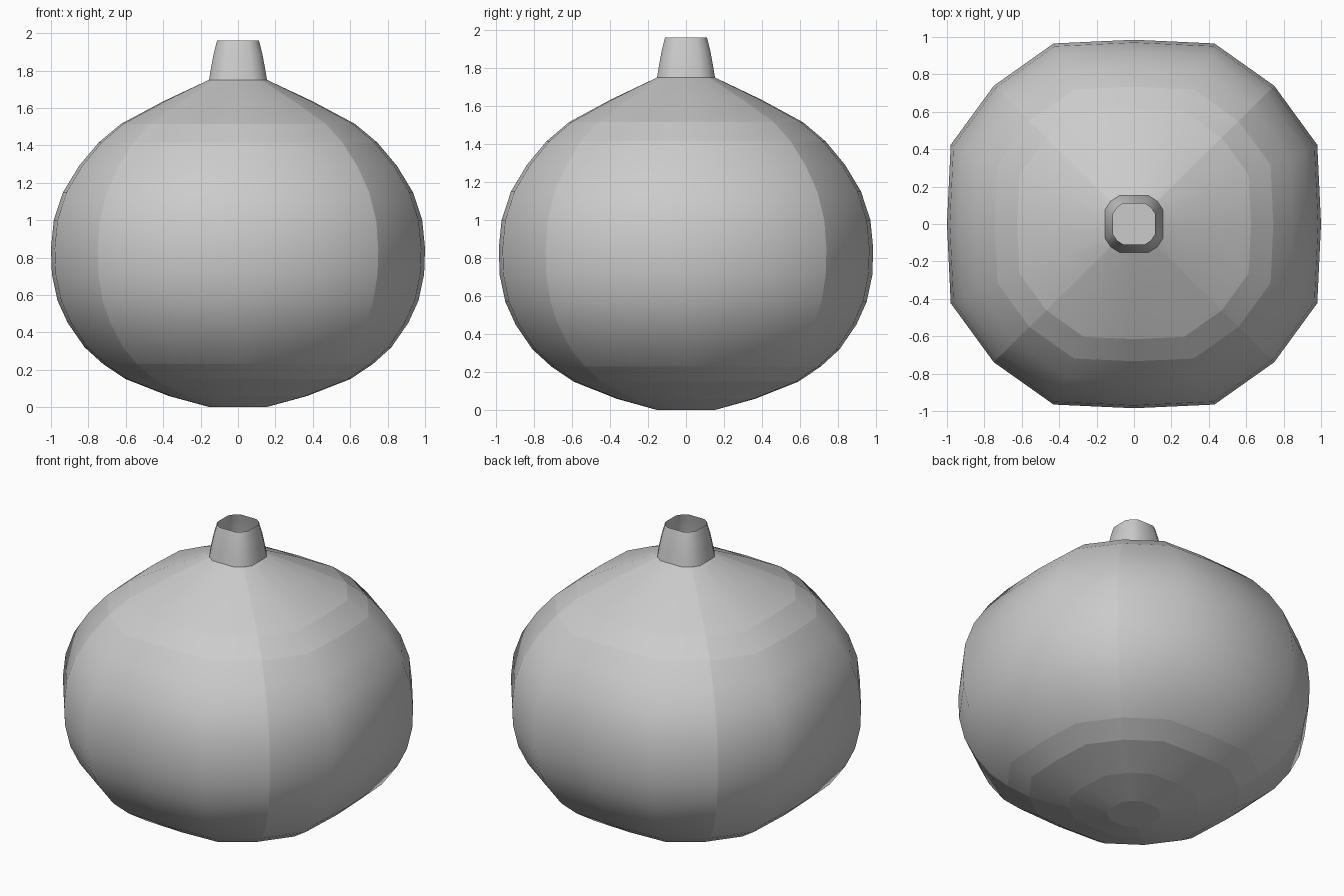
import bpy, bmesh

if "Cube" in bpy.data.objects:
    bpy.data.objects.remove(bpy.data.objects["Cube"])

# One quarter of the rounded-square cross-sections (unit half width)
BODY_Q = [(1, 0), (0.98, 0.43), (0.75, 0.75), (0.43, 0.98)]
NECK_Q = [(1, 0), (1, 0.5), (0.8, 0.8), (0.5, 1)]
Y_SCALE = 0.985


def section(quarter):
    """Turn the quarter four times to get a closed 16-sided section."""
    pts, q = [], quarter
    for _ in range(4):
        pts += q
        q = [(-y, x) for x, y in q]
    return pts


# (half width, height) up the body, then up the neck
BODY = [(0.15, 0.0), (0.37, 0.06), (0.60, 0.15), (0.72, 0.23), (0.82, 0.32),
        (0.91, 0.45), (0.965, 0.57), (0.995, 0.71), (1.0, 0.85), (0.985, 1.0),
        (0.935, 1.15), (0.85, 1.29), (0.745, 1.415), (0.625, 1.515),
        (0.40, 1.635), (0.155, 1.75)]
NECK = [(0.155, 1.75), (0.145, 1.81), (0.13, 1.89), (0.112, 1.96)]


def loft(name, profile, quarters, sharp_rings=(), close_bottom=False, seams=False):
    bm = bmesh.new()
    rings = []
    for (r, z), q in zip(profile, quarters):
        rings.append([bm.verts.new((x * r, y * r * Y_SCALE, z)) for x, y in section(q)])
    n = len(rings[0])
    for a, b in zip(rings, rings[1:]):
        for i in range(n):
            j = (i + 1) % n
            bm.faces.new((a[i], a[j], b[j], b[i])).smooth = True
    if close_bottom:
        bm.faces.new(rings[0][::-1])
    # Shading breaks along chosen rings and the four corner lines
    for k in sharp_rings:
        for i in range(n):
            bm.edges.get((rings[k][i], rings[k][(i + 1) % n])).smooth = False
    if seams:
        for a, b in zip(rings, rings[1:]):
            for i in range(2, n, 4):
                bm.edges.get((a[i], b[i])).smooth = False
    me = bpy.data.meshes.new(name)
    bm.to_mesh(me)
    bm.free()
    ob = bpy.data.objects.new(name, me)
    bpy.context.collection.objects.link(ob)
    return ob


# Round body, open at the top where the neck sits
loft("body", BODY, [BODY_Q] * (len(BODY) - 1) + [NECK_Q],
     sharp_rings=(0, 1, 2, 3, 12, 13), close_bottom=True, seams=True)

# Short open neck
loft("neck", NECK, [NECK_Q] * len(NECK))
